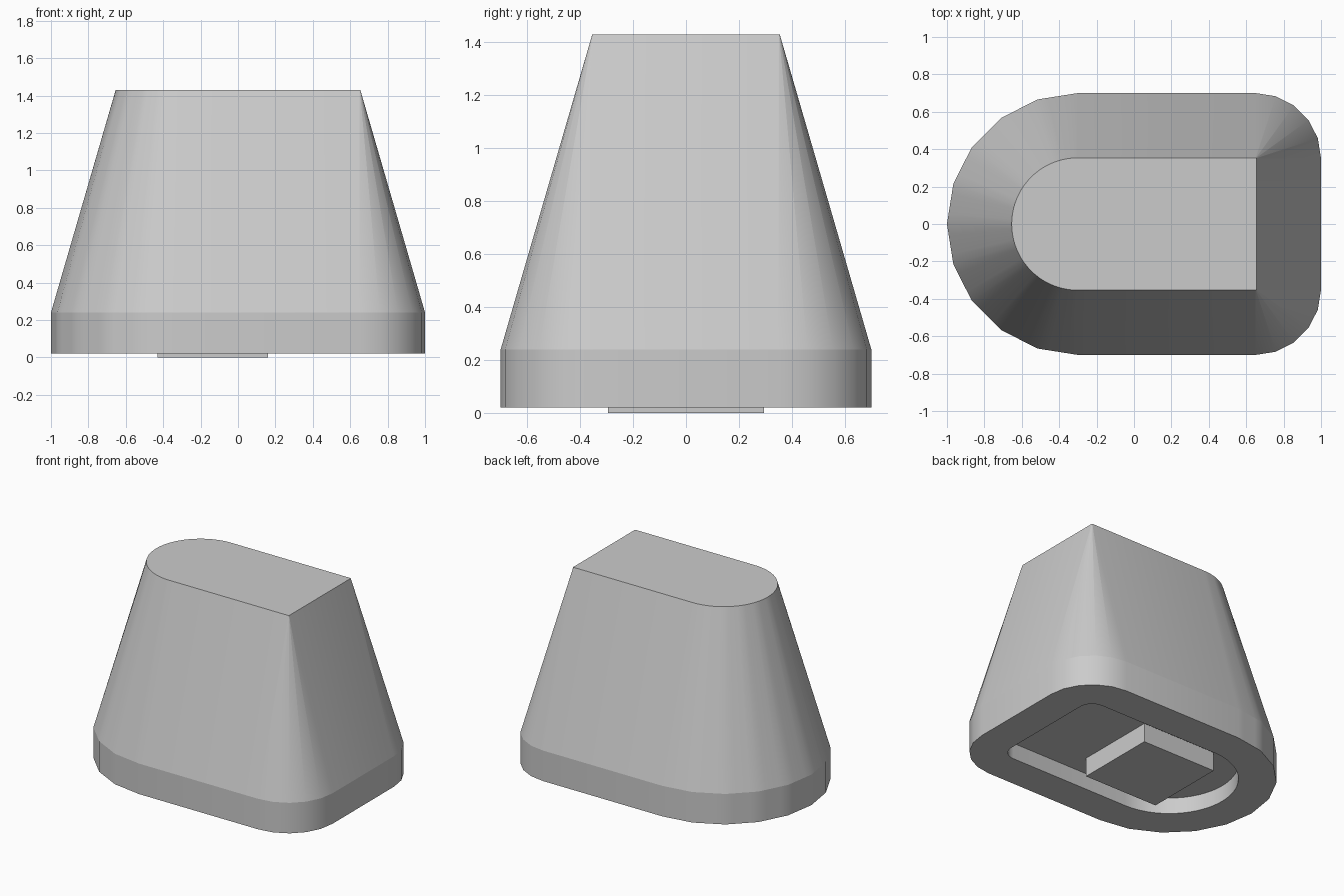
import bpy, bmesh, math
from mathutils import Vector

cube = bpy.data.objects.get("Cube")
if cube:
    bpy.data.objects.remove(cube)

# One plain grey for the whole model
grey = bpy.data.materials.new("light_grey")
grey.use_nodes = True
colour = (0.6, 0.6, 0.6, 1.0)
grey.diffuse_color = colour
grey.node_tree.nodes["Principled BSDF"].inputs["Base Color"].default_value = colour


def arc(cx, cy, r, start, sweep, steps, sub, faceted):
    """Arc points; a faceted arc keeps the point count but follows the coarse chords."""
    def at(t):
        a = math.radians(start + sweep * t / steps)
        return Vector((cx + r * math.cos(a), cy + r * math.sin(a)))
    pts = []
    for i in range(steps * sub + 1):
        k, f = divmod(i, sub)
        pts.append(at(k).lerp(at(k + 1), f / sub) if faceted else at(i / sub))
    return pts


def outline(inset, faceted=False):
    """Counter-clockwise outline: round end at -x, two small corners at +x."""
    corner = 0.35 - inset
    return (arc(0.65, -0.35, corner, -90, 90, 5, 1, faceted)
            + arc(0.65, 0.35, corner, 0, 90, 5, 1, faceted)
            + arc(-0.3, 0, 0.7 - inset, 90, 180, 10, 4, faceted))


def finish(bm, name, smooth):
    bmesh.ops.recalc_face_normals(bm, faces=bm.faces)
    mesh = bpy.data.meshes.new(name)
    bm.to_mesh(mesh)
    bm.free()
    mesh.materials.append(grey)
    for p in mesh.polygons:
        p.use_smooth = smooth
    obj = bpy.data.objects.new(name, mesh)
    bpy.context.collection.objects.link(obj)
    return obj


# Body: recess ceiling, recess rim, base edge, shoulder, top
levels = [(0.25, 0.136, False), (0.25, 0.02, False), (0, 0.02, True),
          (0, 0.24, True), (0.346, 1.43, False)]
bm = bmesh.new()
rings = [[bm.verts.new((p.x, p.y, z)) for p in outline(inset, faceted)]
         for inset, z, faceted in levels]
count = len(rings[0])
for low, high in zip(rings, rings[1:]):
    for i in range(count):
        j = (i + 1) % count
        bm.faces.new((low[i], low[j], high[j], high[i]))
bm.faces.new(rings[0])
bm.faces.new(rings[-1])
# Keep every horizontal ring crisp
for ring in rings:
    for i in range(count):
        bm.edges.get((ring[i], ring[(i + 1) % count])).smooth = False
finish(bm, "tapered_body", True)

# Block inside the underside recess
bm = bmesh.new()
bmesh.ops.create_cube(bm, size=1)
bmesh.ops.scale(bm, vec=(0.59, 0.59, 0.14), verts=bm.verts)
bmesh.ops.translate(bm, vec=(-0.135, 0, 0.07), verts=bm.verts)
finish(bm, "underside_block", False)
